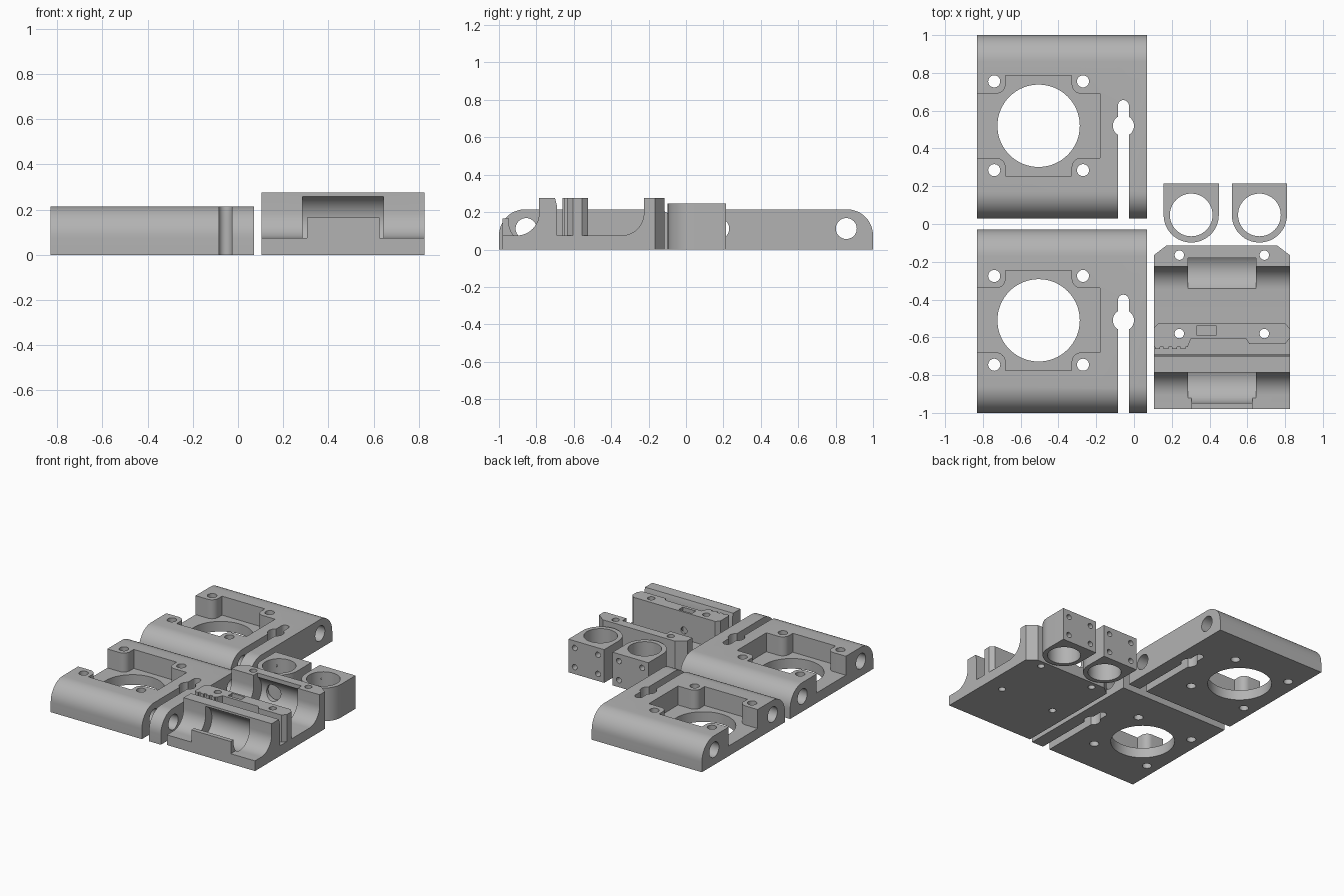
import bpy, bmesh, math

if "Cube" in bpy.data.objects:
    bpy.data.objects.remove(bpy.data.objects["Cube"])

grey = bpy.data.materials.new("plain_grey")
grey.diffuse_color = (0.45, 0.45, 0.45, 1)
grey.use_nodes = True
grey.node_tree.nodes["Principled BSDF"].inputs["Base Color"].default_value = grey.diffuse_color


def prism(name, pts, axis, lo, hi):
    """Extrude a 2D outline along an axis (other two axes in xyz order)."""
    def place(p, t):
        return {"x": (t, p[0], p[1]), "y": (p[0], t, p[1]), "z": (p[0], p[1], t)}[axis]
    bm = bmesh.new()
    a = [bm.verts.new(place(p, lo)) for p in pts]
    b = [bm.verts.new(place(p, hi)) for p in pts]
    n = len(pts)
    bm.faces.new(a)
    bm.faces.new(b)
    for i in range(n):
        bm.faces.new((a[i], a[(i + 1) % n], b[(i + 1) % n], b[i]))
    bmesh.ops.recalc_face_normals(bm, faces=bm.faces)
    me = bpy.data.meshes.new(name)
    bm.to_mesh(me)
    bm.free()
    me.materials.append(grey)
    ob = bpy.data.objects.new(name, me)
    bpy.context.collection.objects.link(ob)
    return ob


def arc(cx, cy, r, a0, a1, n=12):
    return [(cx + r * math.cos(math.radians(a0 + (a1 - a0) * i / n)),
             cy + r * math.sin(math.radians(a0 + (a1 - a0) * i / n))) for i in range(n + 1)]


def rod(cx, cy, r, axis, lo, hi, n=40):
    return prism("cutter", arc(cx, cy, r, 0, 360, n)[:-1], axis, lo, hi)


def box(x0, x1, y0, y1, z0, z1):
    return prism("cutter", [(x0, y0), (x1, y0), (x1, y1), (x0, y1)], "z", z0, z1)


def combine(ob, tools, op="DIFFERENCE"):
    """Apply booleans and remove the tools."""
    for t in tools:
        t.hide_render = True
        m = ob.modifiers.new("b", "BOOLEAN")
        m.operation, m.solver, m.object = op, "EXACT", t
        dg = bpy.context.evaluated_depsgraph_get()
        me = bpy.data.meshes.new_from_object(ob.evaluated_get(dg))
        ob.modifiers.clear()
        ob.data = me
        bpy.data.objects.remove(t)


# Motor plates: rounded slab, stepped pocket, motor hole, keyhole slit
def motor_plate(name, dy):
    lo, hi, r, top = 0.03, 1.0, 0.14, 0.215
    prof = [(lo, 0), (hi, 0)] + arc(hi - r, top - r, r, 0, 90) + arc(lo + r, top - r, r, 90, 180)
    plate = prism(name, [(y + dy, z) for y, z in prof], "x", -0.83, 0.07)
    cx, cy = -0.505, 0.52 + dy
    # pocket outline, upper half mirrored to the lower half, open on the left
    half = [(-0.18, 0.17)] + [(-0.28 - 0.0 + x, y) for x, y in arc(0, 0.22, 0.05, 270, 180, 8)]
    half += [(-0.33, 0.265), (-0.68, 0.265)]
    half += arc(-0.73, 0.22, 0.05, 0, -90, 8) + [(-0.9, 0.17)]
    outline = half + [(x, -y) for x, y in reversed(half)]
    cuts = [prism("cutter", [(x, y + cy) for x, y in outline], "z", 0.075, 0.4),
            rod(cx, cy, 0.218, "z", -0.1, 0.4, 64)]
    for sx in (-1, 1):
        for sy in (-1, 1):
            cuts.append(rod(cx + sx * 0.235, cy + sy * 0.235, 0.032, "z", -0.1, 0.4, 24))
    for y in (0.175, 0.857):
        cuts.append(rod(y + dy, 0.112, 0.056, "x", -1, 0.3))
    slit = [(-0.085, dy - 0.05 + 0.06), (-0.027, dy + 0.01)] + arc(-0.056, 0.627 + dy, 0.029, 0, 180)
    cuts += [prism("cutter", slit, "z", -0.1, 0.4), rod(-0.056, cy, 0.056, "z", -0.1, 0.4)]
    combine(plate, cuts)
    return plate


parts = [motor_plate("motor_plate_back", 0.0), motor_plate("motor_plate_front", -1.03)]

# Carriage: one profile with two curved rod grooves and a belt wall
X0, X1, TOP = 0.105, 0.825, 0.275
prof = [(-0.98, 0), (-0.115, 0), (-0.115, TOP), (-0.225, TOP)]
prof += arc(-0.345, 0.195, 0.12, 0, -90)
prof += [(-0.69, 0.075), (-0.69, 0.235), (-0.70, TOP), (-0.785, TOP)]
prof += arc(-0.905, 0.195, 0.12, 0, -90) + [(-0.98, 0.075)]
carriage = prism("carriage", prof, "x", X0, X1)

# Belt clamp block with teeth, and front bearing lip
block = [(0.825, -0.605), (0.825, -0.555), (0.80, -0.525), (0.13, -0.525), (0.105, -0.55), (0.105, -0.65)]
for i in range(4):
    x = 0.112 + i * 0.045
    block += [(x, -0.65), (x, -0.661), (x + 0.025, -0.661), (x + 0.025, -0.65)]
block += [(0.285, -0.65), (0.30, -0.61), (0.595, -0.61), (0.61, -0.635), (0.80, -0.635)]
combine(carriage, [prism("block", block, "z", 0.05, TOP),
                   box(0.305, 0.627, -0.98, -0.90, 0.05, 0.165)], "UNION")

# Bearing seats, screw holes, nut slot, cropped back corners
cuts = [rod(-0.83, 0.15, 0.118, "x", 0.285, 0.645, 64),
        rod(-0.25, 0.15, 0.118, "x", 0.285, 0.645, 64),
        box(0.285, 0.645, -0.30, -0.18, 0.15, 0.4),
        rod(0.385, 0.14, 0.058, "y", -0.3, 0),
        rod(0.385, 0.14, 0.025, "y", -0.66, -0.5, 24),
        box(0.33, 0.437, -0.587, -0.54, 0.08, 0.4),
        prism("cutter", [(0.0, -0.165), (X0, -0.165), (0.17, -0.115), (0.17, 0), (0, 0)], "z", -0.1, 0.4),
        prism("cutter", [(0.93, -0.165), (X1, -0.165), (0.76, -0.115), (0.76, 0), (0.93, 0)], "z", -0.1, 0.4)]
for x in (0.24, 0.69):
    for y in (-0.165, -0.58):
        cuts.append(rod(x, y, 0.025, "z", -0.1, 0.4, 24))
combine(carriage, cuts)
parts.append(carriage)

# Bearing holders: D-shaped rings with four screw holes on the flat face
for name, cx in (("bearing_holder_left", 0.303), ("bearing_holder_right", 0.664)):
    R, cy = 0.146, 0.048
    outline = [(cx + R, 0.215), (cx - R, 0.215)] + arc(cx, cy, R, 180, 360, 32)
    holder = prism(name, outline, "z", 0, 0.245)
    cuts = [rod(cx, cy, 0.113, "z", -0.1, 0.4, 64)]
    for sx in (-1, 1):
        for z in (0.052, 0.193):
            cuts.append(rod(cx + sx * 0.095, z, 0.02, "y", 0.13, 0.3, 20))
    combine(holder, cuts)
    parts.append(holder)

# Smooth curved walls, keep edges sharp
bpy.ops.object.select_all(action="DESELECT")
for p in parts:
    p.select_set(True)
bpy.context.view_layer.objects.active = parts[0]
bpy.ops.object.shade_smooth_by_angle(angle=math.radians(30))
